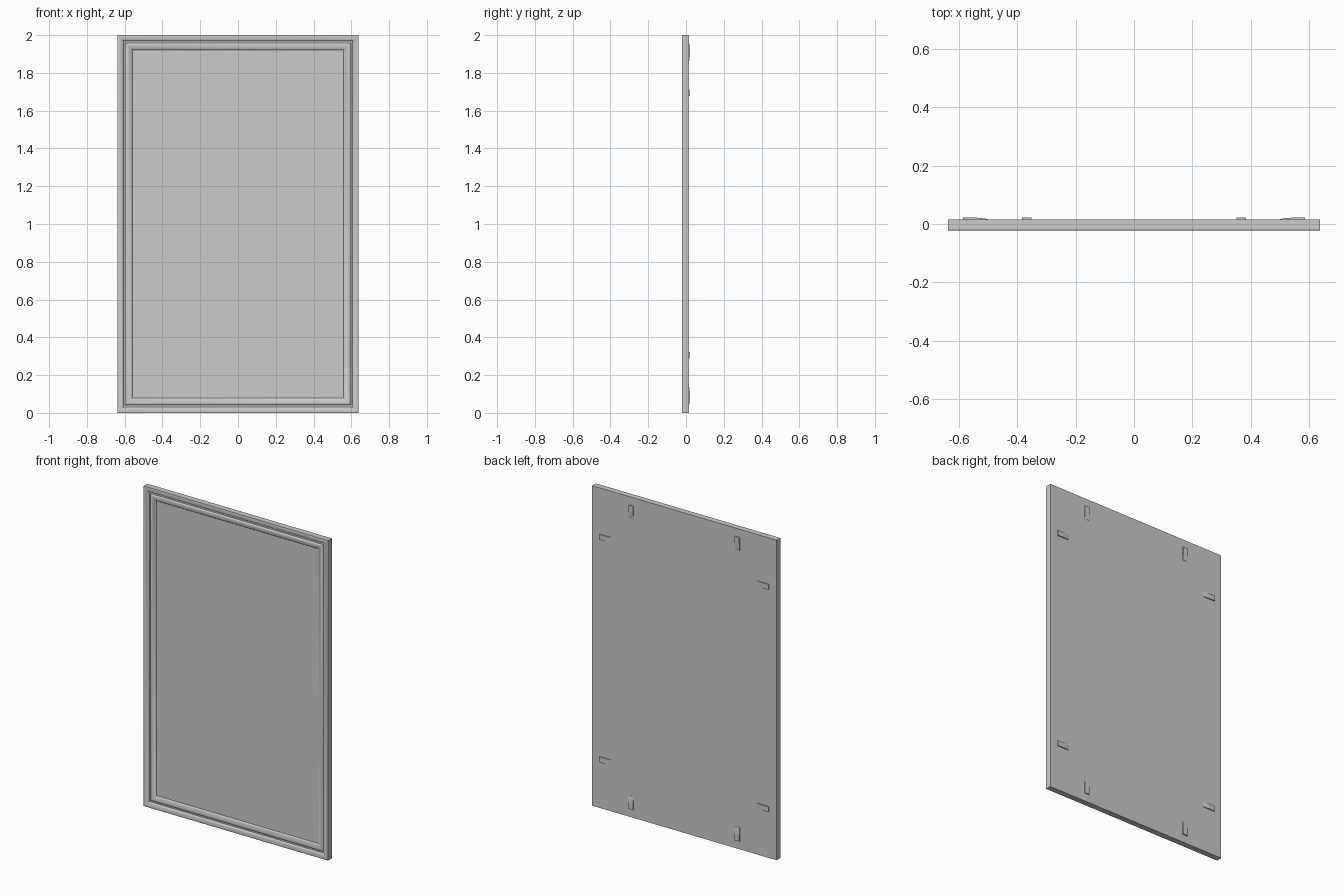
import bpy, bmesh

if "Cube" in bpy.data.objects:
    bpy.data.objects.remove(bpy.data.objects["Cube"])

HX, H = 0.638, 2.0          # half width, height
FRONT, BACK = -0.022, 0.0155

def make(name, bm):
    bmesh.ops.recalc_face_normals(bm, faces=bm.faces)
    me = bpy.data.meshes.new(name)
    bm.to_mesh(me)
    bm.free()
    ob = bpy.data.objects.new(name, me)
    bpy.context.collection.objects.link(ob)
    return ob

# moulded door panel: nested rectangles following the (inset, depth) profile
profile = [(0, BACK - FRONT), (0, 0.001), (0.002, 0), (0.012, 0.0005), (0.022, 0.003),
           (0.029, 0.007), (0.032, 0.012), (0.041, 0.012), (0.045, 0.008), (0.049, 0.006),
           (0.055, 0.006), (0.062, 0.0075), (0.070, 0.011), (0.076, 0.015),
           (0.079, 0.018), (0.083, 0.018)]
bm = bmesh.new()
rings = []
for i, d in profile:
    x, y = HX - i, FRONT + d
    rings.append([bm.verts.new(c) for c in
                  ((-x, y, i), (x, y, i), (x, y, H - i), (-x, y, H - i))])
for a, b in zip(rings, rings[1:]):
    for k in range(4):
        n = (k + 1) % 4
        bm.faces.new((a[k], a[n], b[n], b[k]))
bm.faces.new(rings[0])
bm.faces.new(rings[-1])
panel = make("moulded_panel", bm)
bpy.context.view_layer.objects.active = panel
panel.select_set(True)
bpy.ops.object.shade_smooth_by_angle(angle=0.6)

# wedge clips on the back: thick at the outer end, tapering inward
clip_profile = [(0, 0), (0, 0.0065), (0.04, 0.0065), (0.065, 0.0045), (0.085, 0.0015), (0.085, 0)]

def clip(name, place):
    bm = bmesh.new()
    sides = [[bm.verts.new(place(l, w, BACK + h)) for l, h in clip_profile]
             for w in (-0.0165, 0.0165)]
    n = len(clip_profile)
    for s in sides:
        bm.faces.new(s)
    for k in range(n):
        j = (k + 1) % n
        bm.faces.new((sides[0][k], sides[0][j], sides[1][j], sides[1][k]))
    make(name, bm)

for sx in (-1, 1):
    for sz in (-1, 1):
        tag = ("left" if sx < 0 else "right") + ("_lower" if sz < 0 else "_upper")
        clip("side_clip_" + tag,
             lambda l, w, y: (sx * (0.586 - l), y, 1 + sz * (0.695 + w)))
        clip("end_clip_" + tag,
             lambda l, w, y: (sx * (0.367 + w), y, 1 + sz * (0.949 - l)))
